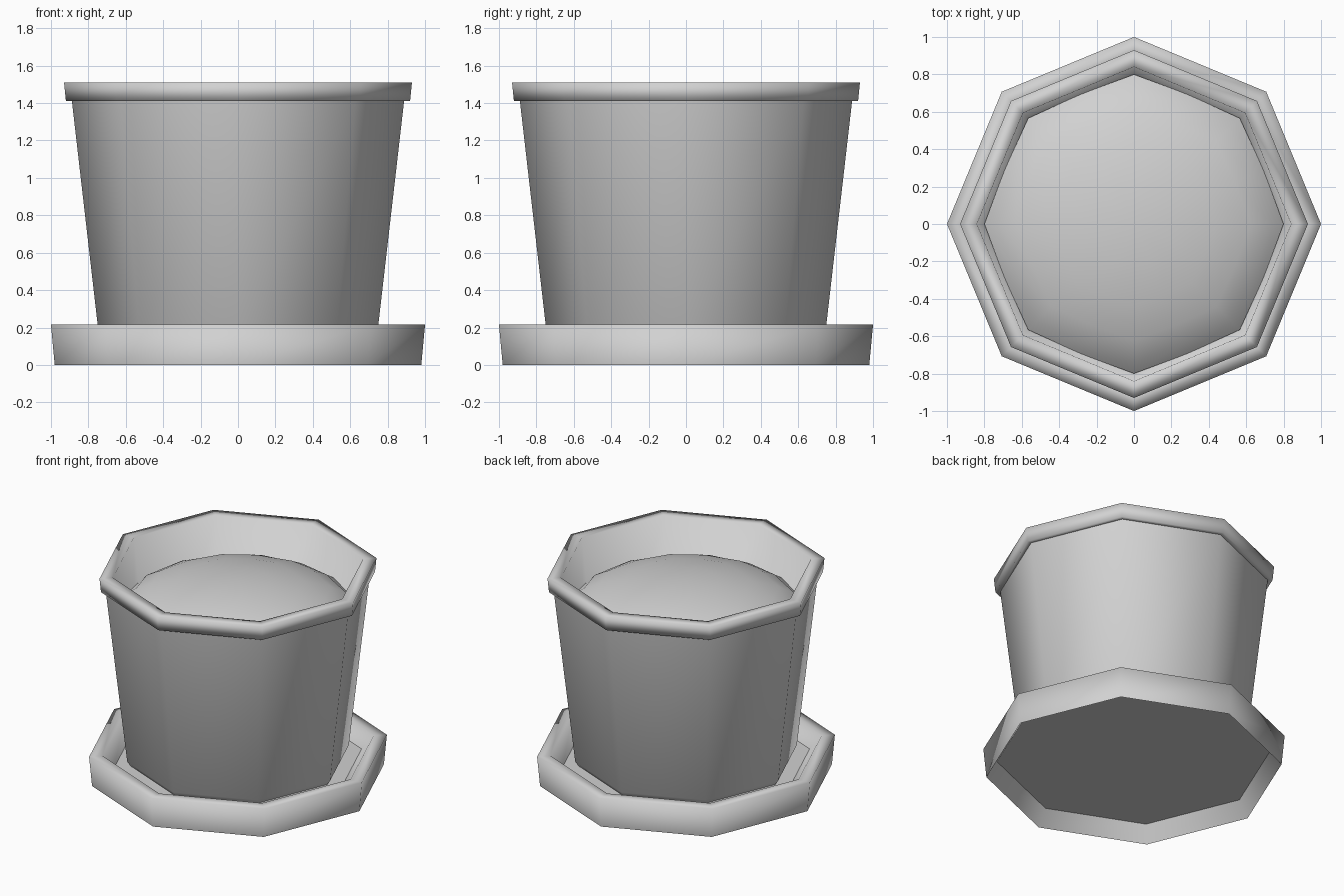
import bpy, bmesh
from math import cos, sin, pi, sqrt

SIDES = 8
GREY = (0.64, 0.64, 0.64, 1)

cube = bpy.data.objects.get("Cube")
if cube:
    bpy.data.objects.remove(cube, do_unlink=True)

grey = bpy.data.materials.new("plain_grey")
grey.use_nodes = True
grey.diffuse_color = GREY
grey.node_tree.nodes["Principled BSDF"].inputs["Base Color"].default_value = GREY


def finish(name, bm):
    mesh = bpy.data.meshes.new(name)
    bm.to_mesh(mesh)
    bm.free()
    mesh.materials.append(grey)
    obj = bpy.data.objects.new(name, mesh)
    bpy.context.collection.objects.link(obj)


def bridge(bm, low, high):
    """Join two rings of vertices with smooth quads."""
    for i in range(len(low)):
        j = (i + 1) % len(low)
        bm.faces.new((low[i], low[j], high[j], high[i])).smooth = True


def lathe(name, profile, cap_start=False, cap_end=False):
    """Turn a (radius, height) profile into an eight-sided smooth shell.
    Profiles run with the outside of the shell on their right."""
    bm = bmesh.new()
    rings = [[bm.verts.new((r * cos(2 * pi * i / SIDES), r * sin(2 * pi * i / SIDES), z))
              for i in range(SIDES)] for r, z in profile]
    for low, high in zip(rings, rings[1:]):
        bridge(bm, low, high)
    # Flat discs close the ends
    if cap_start:
        bm.faces.new(rings[0][::-1]).smooth = False
    if cap_end:
        bm.faces.new(rings[-1]).smooth = False
    finish(name, bm)


# Saucer: flared side, lip and flat floor, hollow underneath
lathe("saucer", [(0.98, 0), (1.0, 0.215), (0.91, 0.215), (0.83, 0.125)], cap_end=True)
lathe("saucer_underside", [(0.91, 0.115), (0.98, 0)], cap_start=True)

# Pot: tapered outside wall, then overhanging rim running into the inside wall
lathe("pot_wall", [(0.72, 0.125), (0.744, 0.16), (0.888, 1.41)], cap_start=True)
lathe("pot_rim_and_inside", [(0.888, 1.41), (0.92, 1.41), (0.93, 1.51), (0.84, 1.51),
                             (0.69, 0.2)], cap_end=True)

# Soil: domed mound that follows the eight-sided wall at its edge
soil = bmesh.new()
rings = []
for t in (1.0, 0.92, 0.78, 0.55, 0.28):
    ring = []
    for i in range(2 * SIDES):
        a = pi * i / SIDES
        r = t * (0.75 if i % 2 else 0.8)
        z = 1.14 + 0.29 * sqrt(1 - (r / 0.815) ** 2)
        ring.append(soil.verts.new((r * cos(a), r * sin(a), z)))
    rings.append(ring)
for low, high in zip(rings, rings[1:]):
    bridge(soil, low, high)
peak = soil.verts.new((0, 0, 1.43))
for i, v in enumerate(rings[-1]):
    soil.faces.new((v, rings[-1][(i + 1) % len(rings[-1])], peak)).smooth = True
finish("soil_mound", soil)
